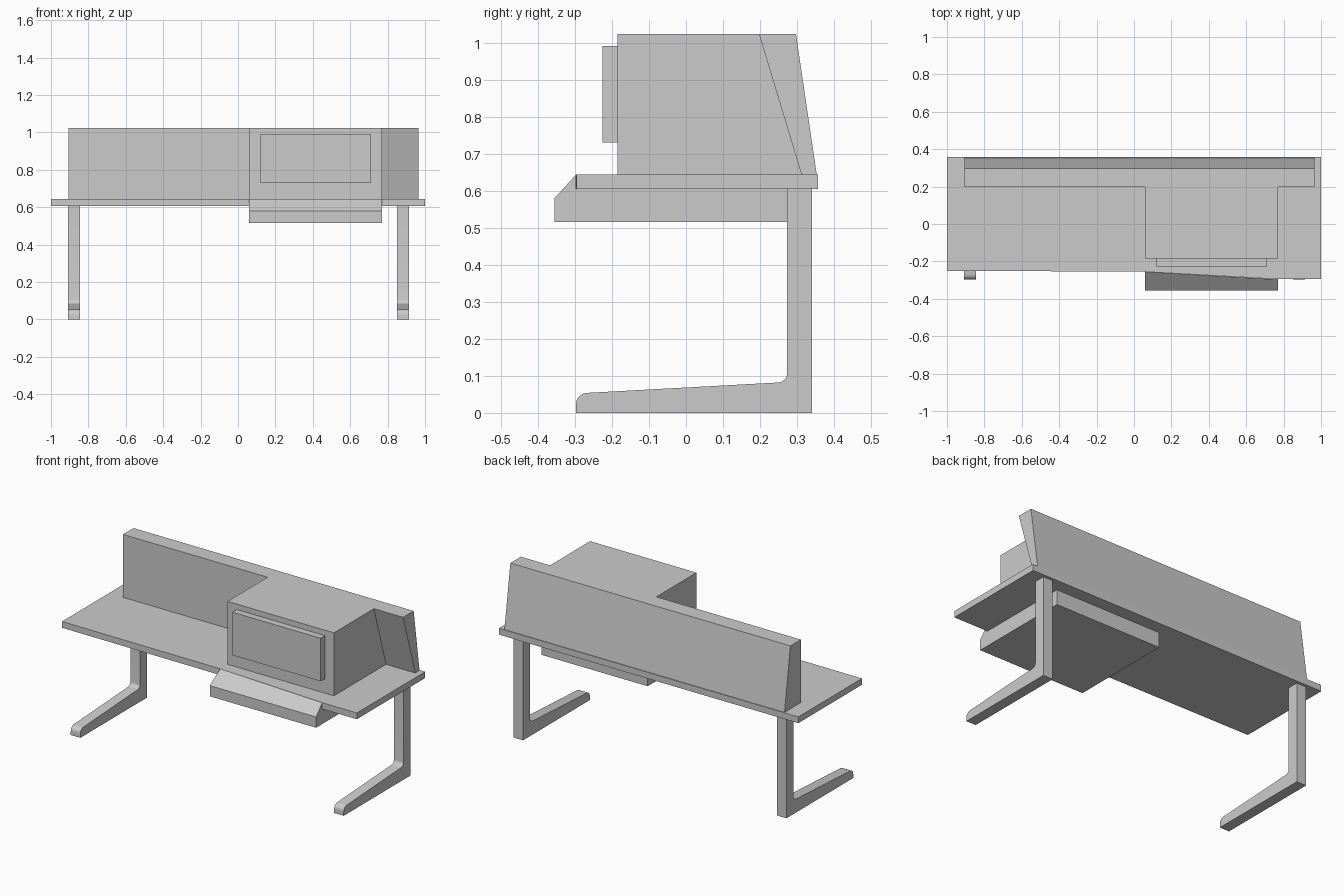
import bpy, bmesh, math

if "Cube" in bpy.data.objects:
    bpy.data.objects.remove(bpy.data.objects["Cube"])


def loft(name, sections):
    """Skin a run of (x, [(y, z), ...]) sections with equal point counts and cap both ends."""
    bm = bmesh.new()
    rings = [[bm.verts.new((x, y, z)) for y, z in prof] for x, prof in sections]
    n = len(rings[0])
    for a, b in zip(rings, rings[1:]):
        for i in range(n):
            j = (i + 1) % n
            bm.faces.new((a[i], a[j], b[j], b[i]))
    bm.faces.new(rings[0][::-1])
    bm.faces.new(rings[-1])
    # drop zero-area faces where two sections share the same x
    bm.normal_update()
    flat = [f for f in bm.faces if f.calc_area() < 1e-6]
    bmesh.ops.delete(bm, geom=flat, context='FACES')
    bmesh.ops.remove_doubles(bm, verts=bm.verts, dist=1e-5)
    bmesh.ops.recalc_face_normals(bm, faces=bm.faces)
    return finish(name, bm)


def finish(name, bm):
    me = bpy.data.meshes.new(name)
    bm.to_mesh(me)
    bm.free()
    ob = bpy.data.objects.new(name, me)
    bpy.context.collection.objects.link(ob)
    return ob


def rect(y0, y1, z0, z1):
    return [(y0, z0), (y0, z1), (y1, z1), (y1, z0)]


def arc(cy, cz, r, a0, a1, steps=5):
    return [(cy + r * math.cos(math.radians(a0 + (a1 - a0) * i / steps)),
             cz + r * math.sin(math.radians(a0 + (a1 - a0) * i / steps)))
            for i in range(steps + 1)]


# Desk top: front edge steps out toward the right
TOP, UNDER = 0.643, 0.605
loft("desk_top", [(x, rect(front, 0.357, UNDER, TOP)) for x, front in
                  ((-1, -0.25), (0.06, -0.255), (0.77, -0.295), (1, -0.295))])

# Keyboard tray under the desk with a sloping front lip
loft("tray", [(x, [(-0.355, 0.515), (-0.355, 0.58), (lip, TOP), (lip, UNDER),
                   (0.28, UNDER), (0.28, 0.515)])
              for x, lip in ((0.06, -0.255), (0.77, -0.297))])


# Rear console: upright panel, deep cabinet, then an overhanging end
def console(front_low, front_top):
    return [(front_low, TOP), (front_top, 1.023), (0.297, 1.023), (0.353, TOP)]


panel, cabinet, overhang = console(0.197, 0.197), console(-0.185, -0.185), console(0.312, 0.197)
loft("console", [(-0.905, panel), (0.06, panel), (0.06, cabinet),
                 (0.77, cabinet), (0.77, overhang), (0.965, overhang)])

# Screen on the cabinet front
loft("screen", [(x, rect(-0.226, -0.185, 0.73, 0.99)) for x in (0.12, 0.71)])

# L-shaped legs: tapered foot, filleted into the upright
leg_profile = ([(-0.297, 0)] + arc(-0.267, 0.024, 0.03, 180, 93)
               + arc(0.248, 0.107, 0.025, 273, 360)
               + [(0.273, UNDER), (0.34, UNDER), (0.34, 0)])
for side, x in (("left", -0.877), ("right", 0.882)):
    leg = loft(side + "_leg", [(x - 0.032, leg_profile), (x + 0.032, leg_profile)])
    bpy.context.view_layer.objects.active = leg
    leg.select_set(True)
    bpy.ops.object.shade_smooth_by_angle(angle=math.radians(30))
    leg.select_set(False)
